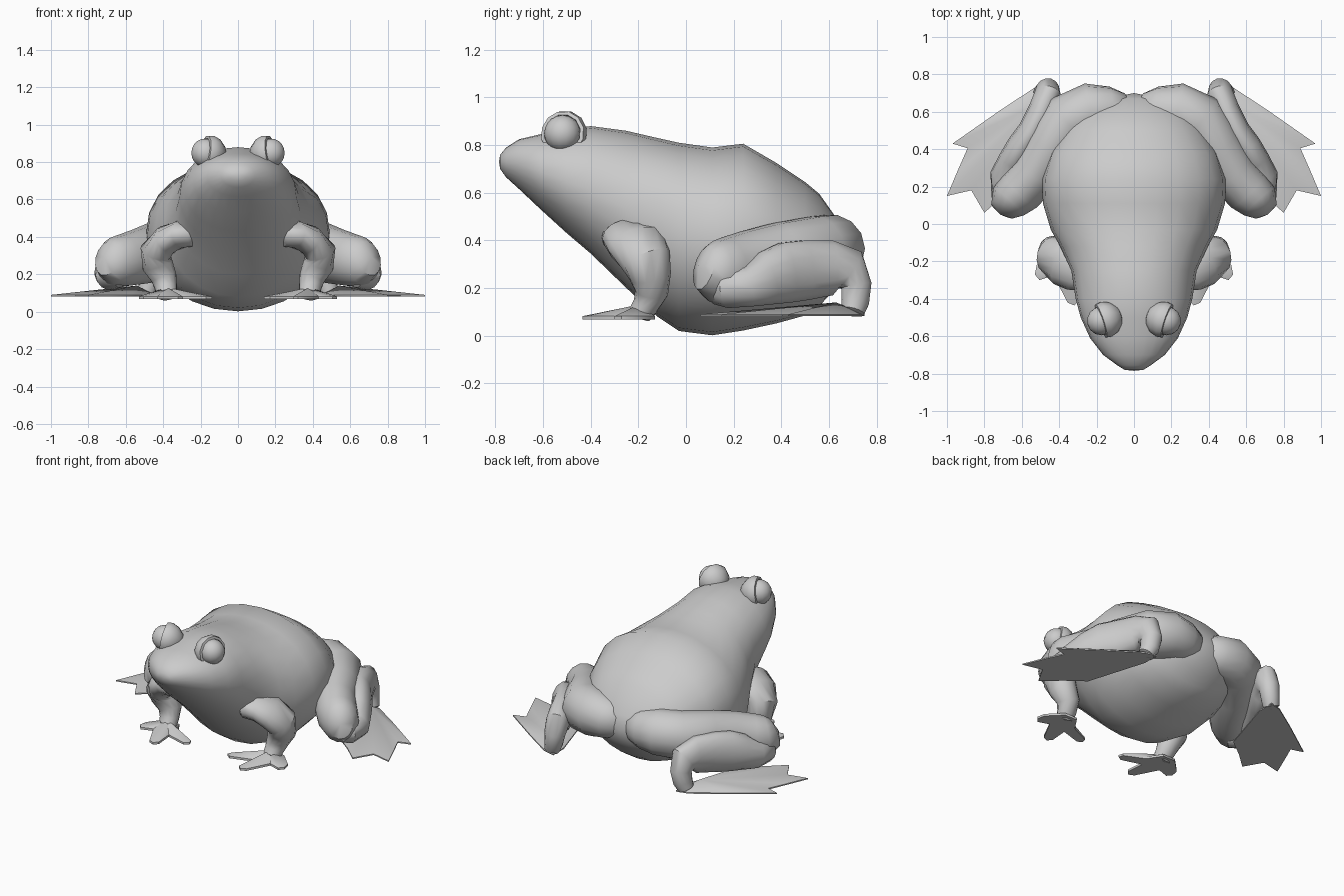
import bpy, bmesh
from math import sin, cos, tau, radians
from mathutils import Vector

old = bpy.data.objects.get("Cube")
if old:
    bpy.data.objects.remove(old, do_unlink=True)


def finish(name, bm, mirror=True, angle=45):
    """Turn a bmesh into a smooth-shaded object, mirrored across x if paired."""
    bmesh.ops.recalc_face_normals(bm, faces=bm.faces)
    mesh = bpy.data.meshes.new(name)
    bm.to_mesh(mesh)
    bm.free()
    obj = bpy.data.objects.new(name, mesh)
    bpy.context.collection.objects.link(obj)
    bpy.ops.object.select_all(action='DESELECT')
    obj.select_set(True)
    bpy.context.view_layer.objects.active = obj
    bpy.ops.object.shade_smooth_by_angle(angle=radians(angle))
    if mirror:
        obj.modifiers.new("mirror", 'MIRROR').use_mirror_merge = False
    return obj


def loft(name, rings, start, end, mirror=True):
    """Skin a row of equal rings and close both ends to a pole."""
    bm = bmesh.new()
    rows = [[bm.verts.new(p) for p in ring] for ring in rings]
    n = len(rows[0])
    for a, b in zip(rows, rows[1:]):
        for i in range(n):
            j = (i + 1) % n
            bm.faces.new((a[i], a[j], b[j], b[i]))
    for row, pole in ((rows[0], start), (rows[-1], end)):
        tip = bm.verts.new(pole)
        for i in range(n):
            bm.faces.new((row[i], row[(i + 1) % n], tip))
    return finish(name, bm, mirror)


def ellipse(centre, u, v, n):
    return [centre + u * cos(tau * i / n) + v * sin(tau * i / n) for i in range(n)]


def body_ring(y, top, bottom, width, n=24):
    """Ellipse with a slightly flattened back."""
    mid, half = (top + bottom) / 2, (top - bottom) / 2
    ring = ellipse(Vector((0, y, 0)), Vector((width, 0, 0)), Vector((0, 0, 1)), n)
    for p in ring:
        p.z = mid + half * (p.z ** 0.9 if p.z > 0 else p.z)
    return ring


def limb(name, stations, side, sides=14):
    """Tapered elliptical tube; stations are (x, y, z, width radius, height radius)."""
    pts = [Vector(s[:3]) for s in stations]
    rings, tangents = [], []
    for i, s in enumerate(stations):
        t = (pts[min(i + 1, len(pts) - 1)] - pts[max(i - 1, 0)]).normalized()
        u = Vector(side)
        u = (u - t * u.dot(t)).normalized()
        rings.append(ellipse(pts[i], u * s[3], t.cross(u) * s[4], sides))
        tangents.append(t)
    return loft(name, rings, pts[0] - tangents[0] * stations[0][3] * 0.4,
                pts[-1] + tangents[-1] * stations[-1][3] * 0.4)


def foot(name, outline, hub, base, rim):
    """Flat webbed foot rising from its rim to a hub under the ankle."""
    bm = bmesh.new()
    low = [bm.verts.new((x, y, base)) for x, y in outline]
    high = [bm.verts.new((x, y, base + rim)) for x, y in outline]
    top = bm.verts.new(hub)
    bottom = bm.verts.new((hub[0], hub[1], base))
    for i in range(len(low)):
        j = (i + 1) % len(low)
        bm.faces.new((low[i], low[j], high[j], high[i]))
        bm.faces.new((high[i], high[j], top))
        bm.faces.new((low[i], low[j], bottom))
    return finish(name, bm)


# Body and head: (y, top, bottom, half width)
sections = [
    (-0.78, 0.76, 0.70, 0.05), (-0.755, 0.79, 0.665, 0.09), (-0.70, 0.825, 0.615, 0.165),
    (-0.61, 0.846, 0.53, 0.235), (-0.5, 0.866, 0.43, 0.285), (-0.4, 0.88, 0.345, 0.312),
    (-0.25, 0.86, 0.20, 0.335), (-0.12, 0.83, 0.08, 0.395), (-0.03, 0.81, 0.02, 0.445),
    (0.11, 0.79, 0.002, 0.487), (0.24, 0.806, 0.022, 0.492), (0.38, 0.725, 0.052, 0.45),
    (0.5, 0.645, 0.085, 0.38), (0.56, 0.595, 0.125, 0.33), (0.62, 0.51, 0.19, 0.255),
    (0.67, 0.44, 0.25, 0.15)]
loft("body", [body_ring(*s) for s in sections], (0, -0.785, 0.73), (0, 0.70, 0.35),
     mirror=False)

# Eyes: a lathed lid cup with a ball set into it
axis = Vector((0.9, -0.3, 0.15)).normalized()
across = axis.orthogonal().normalized()
up = axis.cross(across)
eye = Vector((0.15, -0.51, 0.845))
cup = [(-0.075, 0.05), (-0.04, 0.085), (0, 0.1), (0.028, 0.095), (0.03, 0.08), (0, 0.07)]
loft("eyelids", [ellipse(eye + axis * h, across * r, up * r, 12) for h, r in cup],
     eye - axis * 0.092, eye)
bm = bmesh.new()
bmesh.ops.create_uvsphere(bm, u_segments=14, v_segments=10, radius=0.077)
bmesh.ops.translate(bm, verts=bm.verts, vec=eye + axis * 0.026)
finish("eyeballs", bm)

# Front legs and feet
limb("front_legs", [
    (0.23, -0.285, 0.405, 0.08, 0.06), (0.30, -0.245, 0.415, 0.12, 0.075),
    (0.38, -0.205, 0.385, 0.13, 0.08), (0.44, -0.17, 0.32, 0.108, 0.085),
    (0.43, -0.15, 0.25, 0.088, 0.085), (0.395, -0.145, 0.18, 0.07, 0.07),
    (0.385, -0.17, 0.125, 0.055, 0.06), (0.38, -0.195, 0.09, 0.05, 0.055)], (0, 1, 0))
foot("front_feet", [
    (0.43, -0.13), (0.52, -0.22), (0.53, -0.27), (0.505, -0.30), (0.43, -0.275),
    (0.355, -0.42), (0.32, -0.435), (0.295, -0.41), (0.305, -0.29), (0.17, -0.33),
    (0.14, -0.31), (0.15, -0.28), (0.28, -0.22), (0.34, -0.13)],
    (0.38, -0.20, 0.13), 0.068, 0.014)

# Hind legs: thigh out to the knee, shin folded back to the ankle, then down
limb("thighs", [
    (0.04, 0.62, 0.35, 0.08, 0.09), (0.12, 0.61, 0.36, 0.125, 0.125),
    (0.23, 0.605, 0.365, 0.15, 0.145), (0.34, 0.56, 0.355, 0.15, 0.15),
    (0.44, 0.41, 0.32, 0.14, 0.16), (0.525, 0.27, 0.295, 0.13, 0.15),
    (0.61, 0.175, 0.275, 0.125, 0.14), (0.67, 0.12, 0.27, 0.11, 0.13),
    (0.70, 0.075, 0.285, 0.075, 0.095)], (0.7, 0.7, 0))
limb("shins", [
    (0.63, 0.13, 0.20, 0.07, 0.07), (0.68, 0.18, 0.20, 0.09, 0.085),
    (0.69, 0.26, 0.205, 0.08, 0.085), (0.645, 0.34, 0.24, 0.08, 0.115),
    (0.60, 0.42, 0.265, 0.078, 0.13), (0.545, 0.50, 0.275, 0.074, 0.128),
    (0.49, 0.61, 0.285, 0.074, 0.118), (0.463, 0.685, 0.275, 0.072, 0.095),
    (0.463, 0.715, 0.21, 0.064, 0.066), (0.475, 0.71, 0.14, 0.056, 0.06),
    (0.49, 0.70, 0.10, 0.05, 0.05)], (0.86, 0.5, 0))
foot("hind_feet", [
    (0.45, 0.75), (0.53, 0.73), (0.72, 0.605), (0.97, 0.43), (0.89, 0.405),
    (0.945, 0.28), (1.0, 0.15), (0.87, 0.18), (0.80, 0.06), (0.69, 0.16),
    (0.57, 0.25), (0.45, 0.64)],
    (0.54, 0.63, 0.14), 0.082, 0.008)
